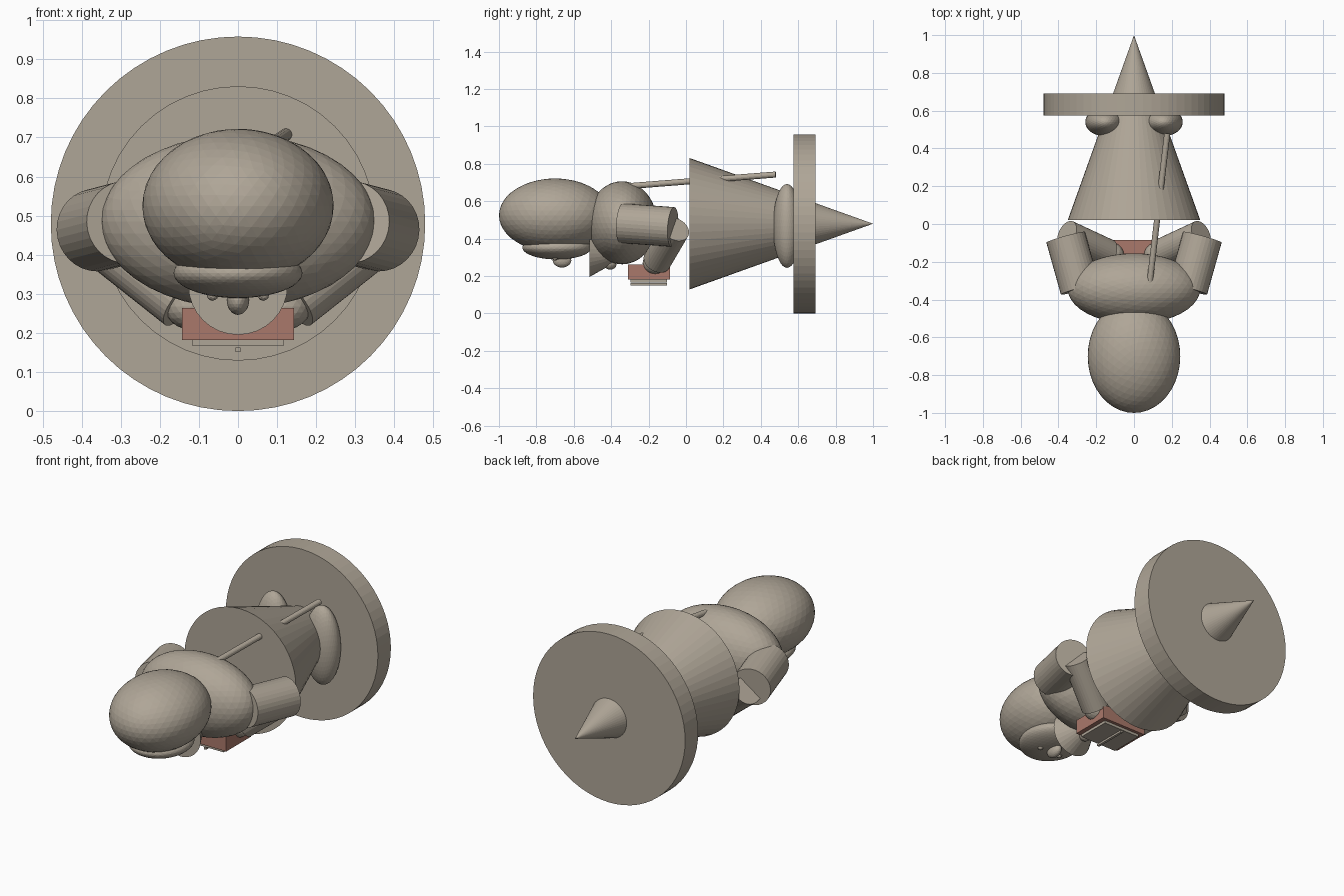
import bpy
from mathutils import Vector, Matrix

if "Cube" in bpy.data.objects:
    bpy.data.objects.remove(bpy.data.objects["Cube"])


def material(name, rgb):
    m = bpy.data.materials.new(name)
    m.diffuse_color = (*rgb, 1)
    m.use_nodes = True
    m.node_tree.nodes["Principled BSDF"].inputs["Base Color"].default_value = m.diffuse_color
    return m


STONE = material("warm_stone", (0.43, 0.38, 0.31))
RED = material("dull_red", (0.40, 0.19, 0.145))


def finish(name, mat=STONE):
    ob = bpy.context.object
    ob.name = name
    ob.data.materials.append(mat)
    return ob


def ellipsoid(name, centre, radii, detail=4):
    bpy.ops.mesh.primitive_ico_sphere_add(subdivisions=detail, radius=1, location=centre)
    ob = finish(name)
    ob.data.transform(Matrix.Diagonal((*radii, 1)))
    return ob


def tube(name, a, b, r1, r2=None, sides=32):
    """Closed cylinder or cone running from a to b."""
    a, b = Vector(a), Vector(b)
    d = b - a
    bpy.ops.mesh.primitive_cone_add(vertices=sides, radius1=r1,
                                    radius2=r1 if r2 is None else r2, depth=d.length,
                                    location=(a + b) / 2,
                                    rotation=d.to_track_quat('Z', 'Y').to_euler())
    return finish(name)


def box(name, lo, hi, mat=STONE):
    lo, hi = Vector(lo), Vector(hi)
    bpy.ops.mesh.primitive_cube_add(size=1, location=(lo + hi) / 2)
    ob = finish(name, mat)
    ob.data.transform(Matrix.Diagonal((*(hi - lo), 1)))
    return ob


# Base disc and the long body cone that pierces it
tube("base_disc", (0, 0.575, 0.479), (0, 0.692, 0.479), 0.479, sides=64)
tube("body_cone", (0, 0.02, 0.48), (0, 1.0, 0.48), 0.351, 0, sides=48)

# Torso and head
ellipsoid("torso", (0, -0.342, 0.485), (0.351, 0.187, 0.222))
ellipsoid("head", (0, -0.70, 0.525), (0.245, 0.30, 0.197))

# Face on the underside
ellipsoid("face", (0, -0.69, 0.353), (0.165, 0.185, 0.064))
ellipsoid("nose", (0, -0.663, 0.284), (0.029, 0.05, 0.038), 3)

# Collar cone and button
tube("collar_cone", (0, -0.517, 0.322), (0, -0.29, 0.322), 0.127, 0)
ellipsoid("button", (0, -0.405, 0.268), (0.035, 0.035, 0.034), 3)

# Paired parts
for s, side in ((-1, "left"), (1, "right")):
    ellipsoid(side + "_eye", (s * 0.065, -0.70, 0.297), (0.015, 0.015, 0.015), 2)
    tube(side + "_upper_arm", (s * 0.285, -0.345, 0.483), (s * 0.362, -0.07, 0.463), 0.106)
    tube(side + "_forearm", (s * 0.355, -0.055, 0.45), (s * 0.14, -0.155, 0.28), 0.076)
    ellipsoid(side + "_hand", (s * 0.12, -0.165, 0.268), (0.067, 0.067, 0.06), 3)
    ellipsoid(side + "_foot", (s * 0.154, 0.54, 0.468), (0.104, 0.075, 0.224))

# Held box with plate and thin strip beneath
box("held_box", (-0.143, -0.31, 0.182), (0.143, -0.085, 0.263), RED)
box("box_plate", (-0.117, -0.298, 0.166), (0.117, -0.102, 0.1815))
box("plate_strip", (-0.007, -0.298, 0.151), (0.007, -0.102, 0.162))

# Rod passing through the body
tube("rod", (0.082, -0.32, 0.68), (0.176, 0.48, 0.743), 0.016, sides=16)
